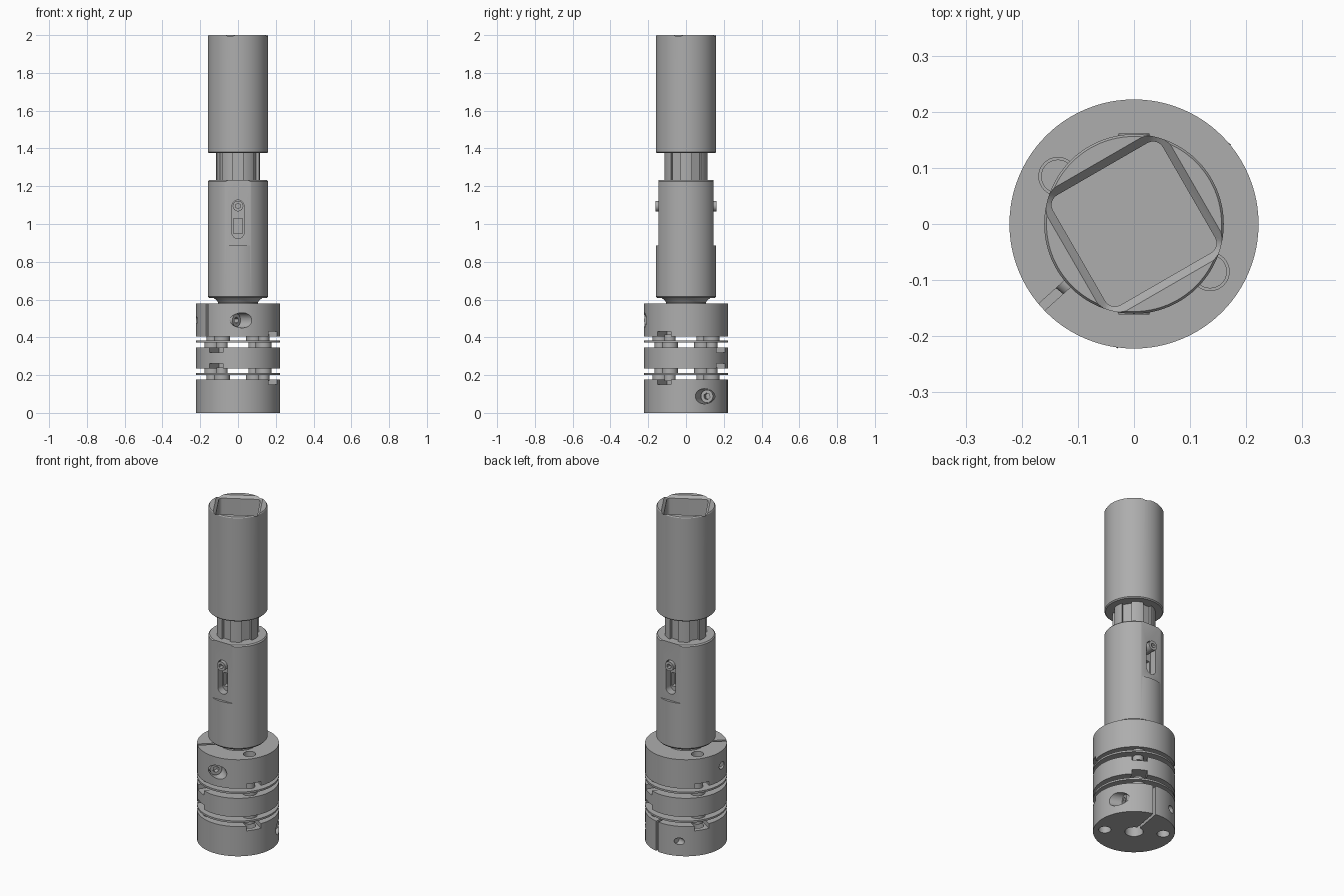
import bpy, math
from math import cos, sin, pi, radians
from mathutils import Vector

if "Cube" in bpy.data.objects:
    bpy.data.objects.remove(bpy.data.objects["Cube"], do_unlink=True)

steel = bpy.data.materials.new("grey steel")
steel.use_nodes = True
GREY = (0.42, 0.42, 0.42, 1)
steel.diffuse_color = GREY
steel.node_tree.nodes["Principled BSDF"].inputs["Base Color"].default_value = GREY
parts = []


def keep(obj, name):
    obj.name = obj.data.name = name
    obj.data.materials.append(steel)
    parts.append(obj)
    return obj


def rod(a, b, r, sides=32):
    """Cylinder from point a to point b."""
    a, b = Vector(a), Vector(b)
    bpy.ops.mesh.primitive_cylinder_add(vertices=sides, radius=r, depth=(b - a).length, location=(a + b) / 2)
    obj = bpy.context.object
    obj.rotation_mode = 'QUATERNION'
    obj.rotation_quaternion = Vector((0, 0, 1)).rotation_difference(b - a)
    return obj


def upright(x, y, z0, z1, r, sides=32):
    return rod((x, y, z0), (x, y, z1), r, sides)


def box(centre, size, angle=0):
    bpy.ops.mesh.primitive_cube_add(size=1, location=centre, rotation=(0, 0, angle))
    obj = bpy.context.object
    obj.scale = size
    return obj


def lathe(profile, sides=96):
    """Solid of revolution from (radius, height) pairs, closed with caps."""
    verts = [(r * cos(2 * pi * i / sides), r * sin(2 * pi * i / sides), z)
             for r, z in profile for i in range(sides)]
    faces = [(k * sides + i, k * sides + (i + 1) % sides,
              (k + 1) * sides + (i + 1) % sides, (k + 1) * sides + i)
             for k in range(len(profile) - 1) for i in range(sides)]
    faces += [tuple(reversed(range(sides))), tuple(range(len(verts) - sides, len(verts)))]
    return from_data(verts, faces)


def from_data(verts, faces):
    mesh = bpy.data.meshes.new("solid")
    mesh.from_pydata(verts, [], faces)
    obj = bpy.data.objects.new("solid", mesh)
    bpy.context.collection.objects.link(obj)
    return obj


def cut(obj, cutter):
    mod = obj.modifiers.new("cut", 'BOOLEAN')
    mod.operation, mod.solver, mod.object = 'DIFFERENCE', 'EXACT', cutter
    bpy.context.view_layer.update()
    bpy.context.view_layer.objects.active = obj
    bpy.ops.object.modifier_apply(modifier=mod.name)
    bpy.data.objects.remove(cutter, do_unlink=True)


def square_well(levels):
    """Rounded square cutter from (half width, height) pairs."""
    corner, steps, ring = 0.02, 6, 28
    verts = []
    for half, z in levels:
        for q in range(4):
            mid = radians(75 + 90 * q)
            reach = (half - corner) * math.sqrt(2)
            for s in range(steps + 1):
                a = mid - pi / 4 + s * pi / 2 / steps
                verts.append((reach * cos(mid) + corner * cos(a), reach * sin(mid) + corner * sin(a), z))
    faces = [(k * ring + i, k * ring + (i + 1) % ring, (k + 1) * ring + (i + 1) % ring, (k + 1) * ring + i)
             for k in range(len(levels) - 1) for i in range(ring)]
    faces += [tuple(reversed(range(ring))), tuple(range(len(verts) - ring, len(verts)))]
    return from_data(verts, faces)


# Upper drive socket with a chamfered square well
socket = keep(lathe([(0.154, 1.375), (0.16, 1.381), (0.16, 1.994), (0.156, 2.0)]), "drive_socket")
cut(socket, square_well([(0.113, 1.68), (0.113, 1.985), (0.127, 2.0), (0.131, 2.004)]))

# Splined shaft between socket and sleeve
shaft = keep(upright(0, 0, 1.2, 1.4, 0.116, 72), "spline_shaft")
for i in range(6):
    a = radians(30 + 60 * i)
    cut(shaft, box((0.125 * cos(a), 0.125 * sin(a), 1.3), (0.06, 0.055, 0.4), a))

# Sliding sleeve with two flats and two slots
sleeve = keep(lathe([(0.15, 0.607), (0.16, 0.617), (0.16, 1.225), (0.154, 1.232)]), "sliding_sleeve")
for s in (-1, 1):
    cut(sleeve, box((0, s * 0.245, 1.085), (0.5, 0.2, 0.4)))
    cut(sleeve, box((0, s * 0.15, 1.025), (0.064, 0.1, 0.14)))
    for z in (0.955, 1.095):
        cut(sleeve, rod((0, s * 0.1, z), (0, s * 0.2, z), 0.032))
    cut(sleeve, box((0, s * 0.1, 0.99), (0.05, 0.06, 0.08)))
    # Guide screw in the slot
    screw = keep(rod((0, s * 0.09, 1.095), (0, s * 0.161, 1.095), 0.028), "guide_screw")
    cut(screw, rod((0, s * 0.135, 1.095), (0, s * 0.18, 1.095), 0.014, 6))

# Neck joining sleeve and coupling
keep(lathe([(0.105, 0.5), (0.105, 0.585), (0.112, 0.595), (0.13, 0.61)]), "neck")

# Flexible coupling: three hubs and two discs
R, BOLT = 0.222, 0.16
A, B = radians(-32), radians(58)


def around(angle, r=BOLT):
    """Two opposite points."""
    return [(r * cos(angle + t), r * sin(angle + t)) for t in (0, pi)]


def notch(hub, angle, z0, z1):
    for x, y in around(angle, 0.185):
        cut(hub, box((x, y, (z0 + z1) / 2), (0.13, 0.085, z1 - z0), angle))


lower = keep(upright(0, 0, 0, 0.178, R, 96), "lower_hub")
middle = keep(upright(0, 0, 0.235, 0.347, R, 96), "middle_hub")
upper = keep(upright(0, 0, 0.405, 0.578, R, 96), "upper_hub")
notch(lower, A, 0.15, 0.2)
notch(middle, B, 0.22, 0.262)
notch(middle, B, 0.32, 0.36)
notch(upper, A, 0.39, 0.43)
cut(lower, upright(0, 0, -0.1, 0.3, 0.05))
cut(middle, upright(0, 0, 0.1, 0.5, 0.07))
for x, y in around(A):
    cut(lower, upright(x, y, -0.1, 0.3, 0.034))
    cut(upper, upright(x, y, 0.3, 0.7, 0.034))


def clamp(hub, slit, turn, z):
    """Clamp slit and cross screw in a hub."""
    a = radians(slit)
    cut(hub, box((0.15 * cos(a), 0.15 * sin(a), z), (0.24, 0.016, 0.4), a))
    start, end = (Vector((R * cos(a + t), R * sin(a + t), z))
                  for t in (radians(54) * turn, -radians(36) * turn))
    way = (end - start).normalized()
    cut(hub, rod(start - way * 0.1, start + way * 0.1, 0.04))
    cut(hub, rod(start, end + way * 0.1, 0.02))
    screw = keep(rod(start + way * 0.04, start + way * 0.1, 0.034), "clamp_screw_head")
    cut(screw, rod(start, start + way * 0.07, 0.018, 6))
    keep(rod(start + way * 0.09, end - way * 0.03, 0.0195), "clamp_screw_shank")


clamp(upper, 222, 1, 0.49)
clamp(lower, 80, -1, 0.088)

# Spring discs, each with spacers and bolt heads on alternating sides
for low, high, bottom, top, first, second in (
        (0.373, 0.384, 0.347, 0.405, A, B), (0.2, 0.211, 0.178, 0.235, B, A)):
    disc = keep(upright(0, 0, low, high, R, 96), "spring_disc")
    cut(disc, upright(0, 0, low - 0.1, high + 0.1, 0.105, 64))
    for x, y in around(first):
        keep(upright(x, y, bottom - 0.005, low, 0.042), "spacer")
        keep(upright(x, y, high, high + 0.03, 0.03), "bolt_head")
    for x, y in around(second):
        keep(upright(x, y, high, top + 0.005, 0.042), "spacer")
        keep(upright(x, y, low - 0.03, low, 0.03), "bolt_head")

# Smooth round walls, keep machined edges sharp
bpy.ops.object.select_all(action='DESELECT')
for obj in parts:
    obj.select_set(True)
bpy.context.view_layer.objects.active = parts[0]
bpy.ops.object.shade_smooth_by_angle(angle=radians(30))
